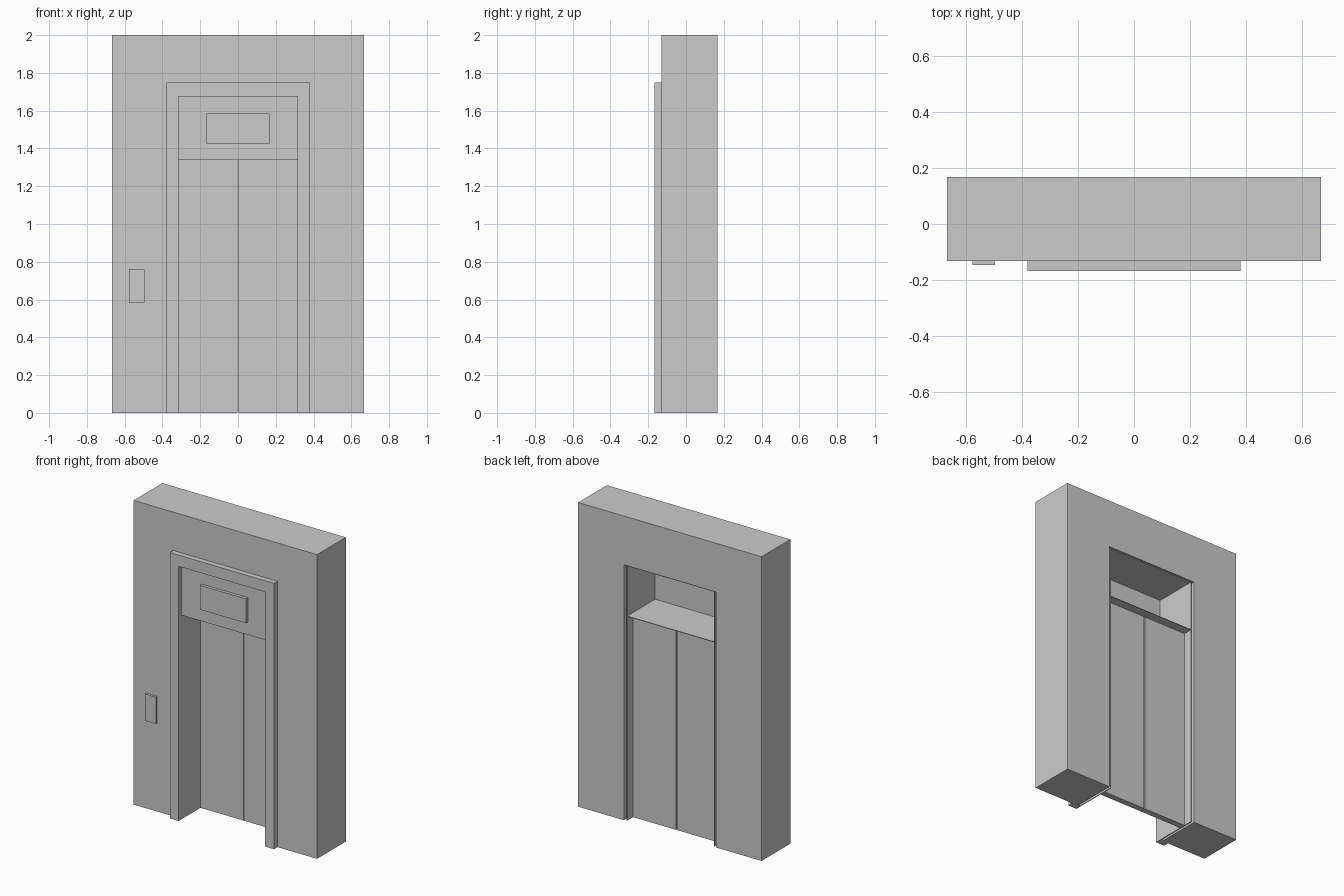
import bpy, bmesh

if "Cube" in bpy.data.objects:
    bpy.data.objects.remove(bpy.data.objects["Cube"])


def prism(name, outline, y0, y1):
    """Extrude an x/z outline from y0 to y1."""
    bm = bmesh.new()
    face = bm.faces.new([bm.verts.new((x, y0, z)) for x, z in outline])
    ext = bmesh.ops.extrude_face_region(bm, geom=[face], use_keep_orig=True)
    moved = [g for g in ext["geom"] if isinstance(g, bmesh.types.BMVert)]
    bmesh.ops.translate(bm, verts=moved, vec=(0, y1 - y0, 0))
    bmesh.ops.recalc_face_normals(bm, faces=bm.faces)
    mesh = bpy.data.meshes.new(name)
    bm.to_mesh(mesh)
    bm.free()
    obj = bpy.data.objects.new(name, mesh)
    bpy.context.collection.objects.link(obj)
    return obj


def box(name, x0, x1, y0, y1, z0, z1):
    return prism(name, [(x0, z0), (x1, z0), (x1, z1), (x0, z1)], y0, y1)


def doorway(name, outer, top, inner, inner_top, y0, y1):
    """Upside-down U standing on the floor."""
    return prism(name, [(-outer, 0), (-inner, 0), (-inner, inner_top), (inner, inner_top),
                        (inner, 0), (outer, 0), (outer, top), (-outer, top)], y0, y1)


WALL_FRONT, BACK = -0.131, 0.167
OPEN_W, OPEN_H = 0.315, 1.674     # clear opening inside the frame
HEAD_Z = 1.341                    # underside of the header

# wall with opening, slightly wider than the frame lining
doorway("wall", 0.667, 2.0, 0.335, 1.679, WALL_FRONT, BACK)

# frame: front trim and thin lining through the wall
doorway("frame_trim", 0.379, 1.748, OPEN_W, OPEN_H, -0.167, WALL_FRONT)
doorway("frame_lining", OPEN_W + 0.005, OPEN_H + 0.004, OPEN_W, OPEN_H, WALL_FRONT, 0.16)

# header: thin front plate with a shelf reaching back over the doors
prof_front, prof_back = -0.136, -0.129
box("header_panel", -OPEN_W, OPEN_W, prof_front, prof_back, HEAD_Z, OPEN_H)
box("header_shelf", -OPEN_W, OPEN_W, prof_back, 0.16, HEAD_Z, HEAD_Z + 0.004)

# floor display on the header
box("floor_display", -0.167, 0.167, -0.156, prof_front, 1.425, 1.585)

# pair of sliding doors with a narrow seam
for side, label in ((-1, "left"), (1, "right")):
    xs = sorted((side * 0.003, side * OPEN_W))
    box("door_" + label, xs[0], xs[1], 0.06, 0.1, 0, HEAD_Z)

# call button plate
box("call_plate", -0.576, -0.496, -0.146, WALL_FRONT, 0.582, 0.758)
